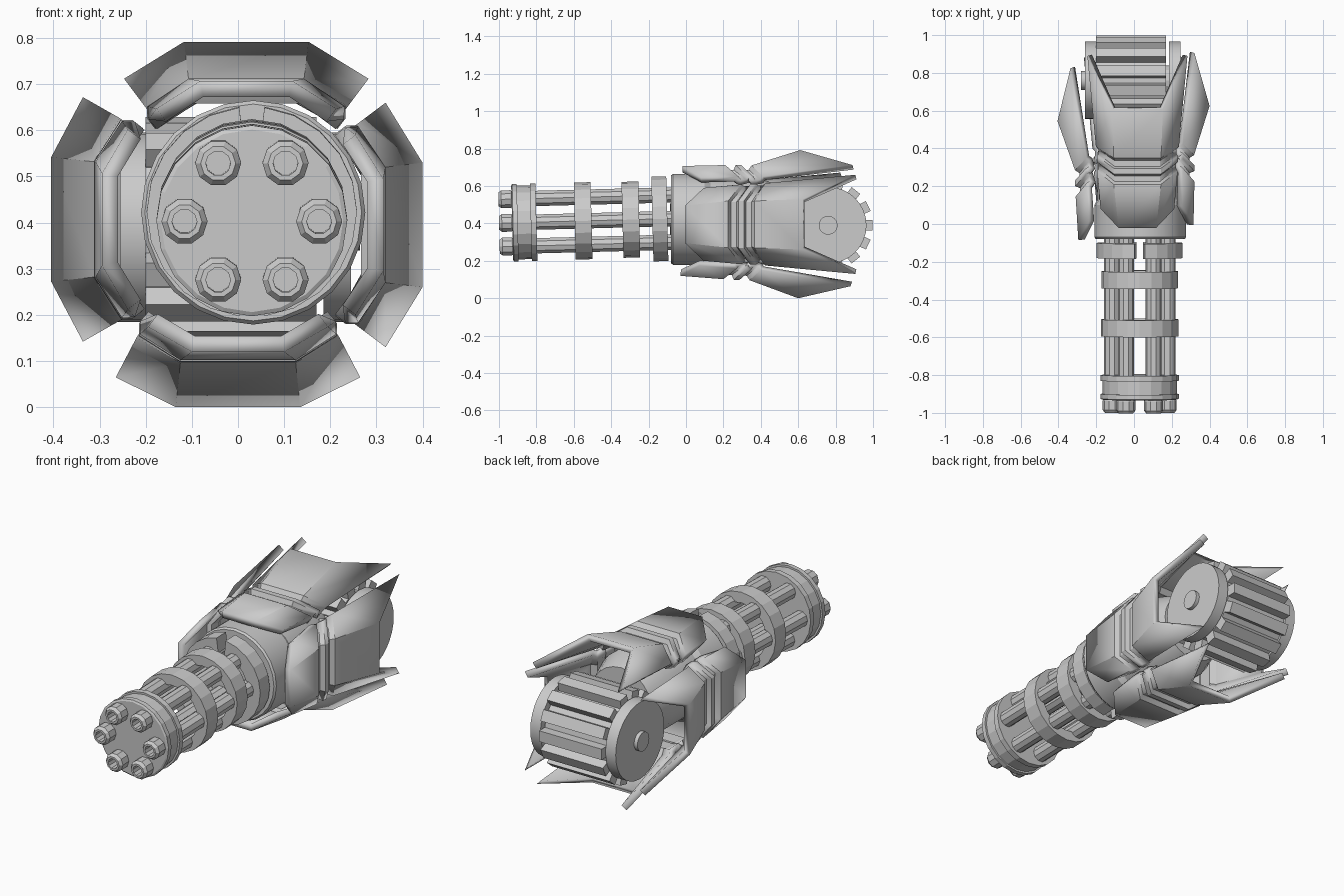
import bpy, bmesh
from math import pi, sin, cos, radians
from mathutils import Matrix, Vector

if "Cube" in bpy.data.objects:
    bpy.data.objects.remove(bpy.data.objects["Cube"])


def finish(name, bm, recalc=True, smooth=None):
    if recalc:
        bmesh.ops.remove_doubles(bm, verts=bm.verts, dist=1e-5)
        bmesh.ops.recalc_face_normals(bm, faces=bm.faces)
    me = bpy.data.meshes.new(name)
    bm.to_mesh(me)
    bm.free()
    ob = bpy.data.objects.new(name, me)
    bpy.context.collection.objects.link(ob)
    if smooth:
        bpy.ops.object.select_all(action='DESELECT')
        ob.select_set(True)
        bpy.context.view_layer.objects.active = ob
        bpy.ops.object.shade_smooth_by_angle(angle=radians(smooth))
    return ob


def lathe(name, prof, n, M, a0=0.0, a1=2 * pi, smooth=None):
    """Revolve a closed (y, r) profile about the local y axis."""
    bm = bmesh.new()
    full = abs(a1 - a0 - 2 * pi) < 1e-6
    rings = []
    for i in range(n if full else n + 1):
        a = a0 + (a1 - a0) * i / n
        rings.append([bm.verts.new(M @ Vector((r * cos(a), y, r * sin(a)))) for y, r in prof])
    k = len(prof)
    for i in range(n):
        p, q = rings[i], rings[(i + 1) % len(rings)]
        for j in range(k):
            m = (j + 1) % k
            if prof[j][1] == 0 and prof[m][1] == 0:
                continue
            if prof[j][1] == 0:
                bm.faces.new((p[j], p[m], q[m]))
            elif prof[m][1] == 0:
                bm.faces.new((p[j], p[m], q[j]))
            else:
                bm.faces.new((p[j], p[m], q[m], q[j]))
    if not full:
        bm.faces.new(rings[0])
        bm.faces.new(rings[-1])
    loose = [v for v in bm.verts if not v.link_faces]
    bmesh.ops.delete(bm, geom=loose, context='VERTS')
    return finish(name, bm, True, smooth)


# Barrel cluster, tilted slightly nose-down
GUN = Matrix.Translation((0.03, 0, 0.428)) @ Matrix.Rotation(0.026, 4, 'X')
for i in range(6):
    a = i * pi / 3
    M = GUN @ Matrix.Translation((0.146 * cos(a), 0, 0.146 * sin(a)))
    lathe(f"barrel_{i + 1}",
          [(-0.85, 0), (-0.85, 0.027), (-1.0, 0.027), (-1.0, 0.038), (-0.985, 0.05),
           (-0.935, 0.05), (-0.925, 0.043), (-0.02, 0.043), (-0.02, 0)], 10, M)

# Muzzle plate with two rims
lathe("muzzle_plate", [(-0.93, 0), (-0.93, 0.198), (-0.925, 0.207), (-0.90, 0.207), (-0.90, 0.197),
                       (-0.83, 0.197), (-0.83, 0.207), (-0.80, 0.207), (-0.80, 0)], 20, GUN)


def band(name, y0, y1, r, inner=0.15, **kw):
    return lathe(name, [(y0, inner), (y0, r), (y1, r), (y1, inner)], kw.pop("n", 20), GUN, **kw)


# Clamp rings around the barrels
band("front_clamp_ring", -0.595, -0.505, 0.206)
band("rear_clamp_ring", -0.34, -0.25, 0.203)
for side, s in (("right", -pi / 2), ("left", pi / 2)):
    band(side + "_split_clamp", -0.18, -0.10, 0.228, n=10, a0=s + 0.12, a1=s + pi - 0.12)

# Round housing core under the armour
lathe("housing", [(-0.08, 0), (-0.08, 0.235), (-0.07, 0.243), (0.10, 0.243), (0.13, 0.225),
                  (0.38, 0.225), (0.50, 0.18), (0.50, 0)], 24,
      Matrix.Translation((0.033, 0, 0.422)), smooth=30)

# Armour panels: rows of (y, height, half width) for the middle, then for the folded edge
ROWS = [
    (-0.02, 0.305, 0.100, 0.08, 0.245, 0.195),
    (0.21, 0.310, 0.125, 0.28, 0.250, 0.213),
    (0.225, 0.285, 0.120, 0.295, 0.232, 0.205),
    (0.255, 0.285, 0.120, 0.32, 0.232, 0.205),
    (0.265, 0.310, 0.125, 0.33, 0.250, 0.215),
    (0.295, 0.310, 0.125, 0.36, 0.250, 0.215),
    (0.305, 0.285, 0.120, 0.37, 0.232, 0.207),
    (0.335, 0.285, 0.120, 0.395, 0.232, 0.207),
    (0.35, 0.308, 0.125, 0.41, 0.250, 0.220),
    (0.61, 0.390, 0.135, 0.89, 0.310, 0.265),
]


def panel(name, cx, cz, ang, dy=0.0, pitch=0.0):
    bm = bmesh.new()
    grid = []
    for ym, hm, wm, ye, he, we in ROWS:
        row = []
        for u, y, h in ((-we, ye, he), (-wm, ym, hm), (wm, ym, hm), (we, ye, he)):
            h += pitch * (y - 0.61)
            row.append(bm.verts.new((cx + u * cos(ang) + h * sin(ang), y + dy,
                                     cz - u * sin(ang) + h * cos(ang))))
        grid.append(row)
    for p, q in zip(grid, grid[1:]):
        for j in range(3):
            bm.faces.new((p[j], p[j + 1], q[j + 1], q[j]))
    ob = finish(name, bm, False, 25)
    mod = ob.modifiers.new("thickness", 'SOLIDIFY')
    mod.thickness = 0.035
    mod.offset = -1


panel("top_armour", 0.018, 0.402, 0)
panel("right_armour", 0.01, 0.395, pi / 2, 0.015)
panel("bottom_armour", 0.0, 0.39, pi, -0.01, 0.055)
panel("left_armour", -0.015, 0.407, -pi / 2, -0.065, 0.04)

# Toothed drum across the back, axis along x
DRUM = Matrix.Translation((0, 0.76, 0.39))
bm = bmesh.new()
outline = []
TEETH, RO, RI, HALF = 14, 0.238, 0.19, 0.029
for i in range(TEETH):
    R = Matrix.Rotation(2 * pi * i / TEETH, 4, 'X')
    for r, w in ((RI, -HALF), (RO, -HALF), (RO, HALF), (RI, HALF)):
        outline.append(bm.verts.new(DRUM @ R @ Vector((-0.2, r, w))))
face = bm.faces.new(outline)
ext = bmesh.ops.extrude_face_region(bm, geom=[face], use_keep_orig=True)
bmesh.ops.translate(bm, vec=(0.37, 0, 0),
                    verts=[g for g in ext["geom"] if isinstance(g, bmesh.types.BMVert)])
finish("toothed_drum", bm)

# Drum side discs with hubs
AXLE = DRUM @ Matrix.Rotation(-pi / 2, 4, 'Z')
for side, x0, x1, hub in (("right", 0.185, 0.245, 0.265), ("left", -0.2, -0.26, -0.28)):
    lathe(side + "_drum_disc", [(x0, 0), (x0, 0.205), (x1, 0.205), (x1, 0.05), (hub, 0.05), (hub, 0)],
          32, AXLE, smooth=30)
lathe("drum_axle", [(-0.21, 0), (-0.21, 0.08), (0.2, 0.08), (0.2, 0)], 16, AXLE)
